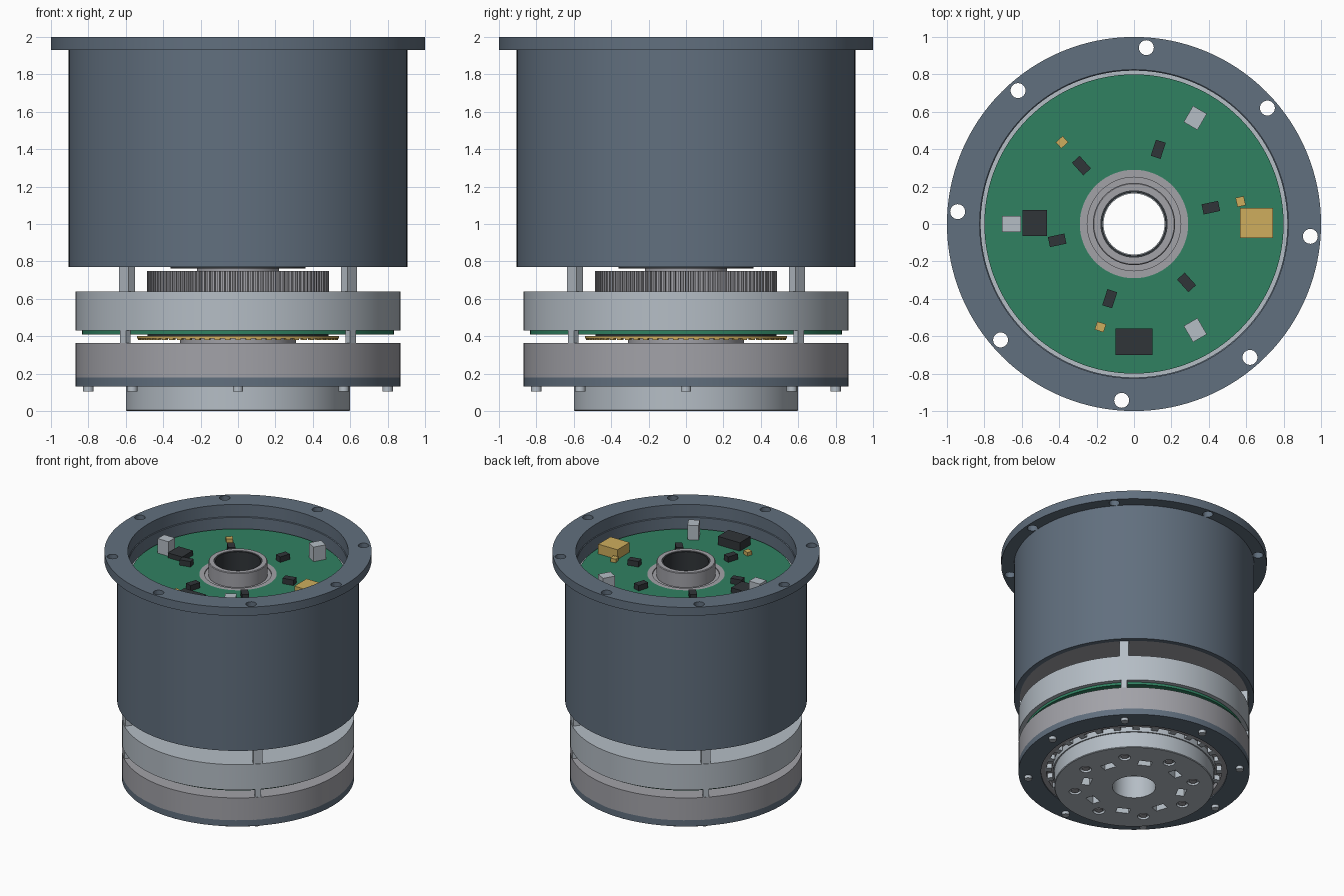
import bpy, bmesh
from math import pi, cos, sin, radians
from mathutils import Matrix

if "Cube" in bpy.data.objects:
    bpy.data.objects.remove(bpy.data.objects["Cube"])


def material(name, rgb):
    m = bpy.data.materials.new(name)
    m.diffuse_color = (*rgb, 1)
    m.use_nodes = True
    m.node_tree.nodes["Principled BSDF"].inputs["Base Color"].default_value = m.diffuse_color
    return m


SLATE = material("slate", (0.12, 0.16, 0.21))
GREEN = material("board_green", (0.03, 0.22, 0.12))
GOLD = material("gold", (0.62, 0.42, 0.11))
BLACK = material("black", (0.03, 0.035, 0.04))
LIGHT = material("light_metal", (0.46, 0.51, 0.56))
GREY = material("grey_metal", (0.36, 0.36, 0.39))


def finish(name, bm, mat=None, smooth=True):
    bmesh.ops.recalc_face_normals(bm, faces=bm.faces)
    me = bpy.data.meshes.new(name)
    bm.to_mesh(me)
    bm.free()
    ob = bpy.data.objects.new(name, me)
    bpy.context.collection.objects.link(ob)
    if mat:
        me.materials.append(mat)
    if smooth:
        bpy.ops.object.select_all(action='DESELECT')
        ob.select_set(True)
        bpy.context.view_layer.objects.active = ob
        bpy.ops.object.shade_smooth_by_angle(angle=radians(30))
    return ob


def lathe(name, profile, mat, seg=128):
    """Spin a closed (radius, z) profile about z."""
    bm = bmesh.new()
    rings = [[bm.verts.new((r * cos(2 * pi * i / seg), r * sin(2 * pi * i / seg), z))
              for r, z in profile] for i in range(seg)]
    n = len(profile)
    for i in range(seg):
        a, b = rings[i], rings[(i + 1) % seg]
        for j in range(n):
            k = (j + 1) % n
            bm.faces.new((a[j], b[j], b[k], a[k]))
    return finish(name, bm, mat)


def ring(name, r0, r1, z0, z1, mat):
    return lathe(name, [(r0, z0), (r1, z0), (r1, z1), (r0, z1)], mat)


def place(x, y, z, deg=0):
    return Matrix.Translation((x, y, z)) @ Matrix.Rotation(radians(deg), 4, 'Z')


def add_box(bm, x, y, z0, size, deg=0):
    m = place(x, y, z0 + size[2] / 2, deg) @ Matrix.Diagonal((*size, 1))
    bmesh.ops.create_cube(bm, size=1, matrix=m)


def add_cyl(bm, x, y, z0, z1, r, seg=24):
    bmesh.ops.create_cone(bm, cap_ends=True, segments=seg, radius1=r, radius2=r,
                          depth=z1 - z0, matrix=place(x, y, (z0 + z1) / 2))


def around(count, radius, start):
    """Yield x, y, angle for positions on a bolt circle."""
    for i in range(count):
        d = start + 360 * i / count
        yield radius * cos(radians(d)), radius * sin(radians(d)), d


def cut(ob, bm):
    cutter = finish("cutter", bm, smooth=False)
    cutter.hide_render = True
    mod = ob.modifiers.new("cut", 'BOOLEAN')
    mod.operation, mod.solver, mod.object = 'DIFFERENCE', 'EXACT', cutter
    bpy.context.view_layer.objects.active = ob
    bpy.ops.object.modifier_apply(modifier=mod.name)
    bpy.data.objects.remove(cutter)


# Main housing with drilled flange
housing = lathe("housing", [(0.825, 0.79), (0.87, 0.77), (0.905, 0.77), (0.905, 1.93), (1, 1.93),
                            (1, 2), (0.825, 2), (0.825, 1.9), (0.82, 1.895)], SLATE)
bm = bmesh.new()
for x, y, d in around(8, 0.945, -4):
    add_cyl(bm, x, y, 1.85, 2.1, 0.04)
cut(housing, bm)

# Motor body inside the housing and its underside plates
ring("inner_body", 0.28, 0.82, 0.785, 1.79, LIGHT)
ring("lower_cover", 0.19, 0.88, 0.775, 0.79, GREY)
ring("cover_disc", 0.185, 0.36, 0.762, 0.775, BLACK)
ring("cover_hub", 0.185, 0.22, 0.74, 0.765, GREY)

# Top circuit board, bearing seat and hollow shaft
ring("top_board", 0.29, 0.80, 1.785, 1.81, GREEN)
lathe("bearing_seat", [(0.18, 1.7), (0.29, 1.7), (0.29, 1.81), (0.25, 1.81), (0.25, 1.8),
                       (0.22, 1.8), (0.22, 1.915), (0.215, 1.92), (0.18, 1.92)], GREY)
ring("through_tube", 0.168, 0.181, 0.03, 1.915, BLACK)

# Board components
TOP = 1.81
bm = bmesh.new()
for x, y, d in around(6, 0.42, 12):
    add_box(bm, x, y, TOP, (0.09, 0.055, 0.045), d)
add_box(bm, -0.53, 0.005, TOP, (0.13, 0.14, 0.04))
add_box(bm, 0, -0.63, TOP, (0.2, 0.14, 0.07))
finish("board_chips", bm, BLACK, False)
bm = bmesh.new()
add_box(bm, 0.655, 0.005, TOP, (0.175, 0.16, 0.08))
for x, y, d in ((0.57, 0.12, 12), (-0.385, 0.437, 132), (-0.18, -0.55, 252)):
    add_box(bm, x, y, TOP, (0.045, 0.05, 0.03), d)
finish("board_capacitors", bm, GOLD, False)
bm = bmesh.new()
for x, y, d in around(3, 0.655, 60):
    add_box(bm, x, y, TOP, (0.1, 0.085, 0.12), d)
finish("board_connectors", bm, LIGHT, False)

# Toothed ring under the housing
bm = bmesh.new()
TEETH = 110
pts = []
for i in range(TEETH):
    for f, r in ((0, 0.468), (0.4, 0.468), (0.5, 0.487), (0.9, 0.487)):
        a = 2 * pi * (i + f) / TEETH
        pts.append((r * cos(a), r * sin(a), r))
n = len(pts)
outer = [[bm.verts.new((x, y, z)) for x, y, r in pts] for z in (0.63, 0.75)]
inner = [[bm.verts.new((x * 0.2 / r, y * 0.2 / r, z)) for x, y, r in pts] for z in (0.63, 0.75)]
loops = [outer[0], outer[1], inner[1], inner[0]]
for i in range(n):
    for a, b in zip(loops, loops[1:] + loops[:1]):
        j = (i + 1) % n
        bm.faces.new((a[i], a[j], b[j], b[i]))
finish("toothed_ring", bm, GREY, False)

# Brake ring and gearbox ring with the sensor board between them
ring("upper_ring", 0.19, 0.87, 0.43, 0.64, LIGHT)
ring("lower_ring", 0.19, 0.87, 0.18, 0.365, GREY)
ring("sensor_board", 0.19, 0.835, 0.41, 0.432, GREEN)
ring("sensor_backing", 0.19, 0.485, 0.399, 0.412, BLACK)
ring("encoder_disc", 0.19, 0.54, 0.387, 0.4, GOLD)
ring("encoder_hub", 0.19, 0.31, 0.36, 0.39, GREY)
bm = bmesh.new()
for x, y, d in around(60, 0.525, 0):
    add_box(bm, x, y, 0.381, (0.02, 0.028, 0.008), d)
finish("encoder_marks", bm, GOLD, False)

# Spacer posts
bm = bmesh.new()
for x, y, d in around(4, 0.838, 45):
    add_box(bm, x, y, 0.635, (0.05, 0.07, 0.145), d)
for x, y, d in around(4, 0.852, 45):
    add_box(bm, x, y, 0.36, (0.032, 0.046, 0.075), d)
finish("spacer_posts", bm, LIGHT, False)

# Bearing clamp ring, its screws and the rollers in the gap
ring("clamp_ring", 0.70, 0.87, 0.13, 0.182, SLATE)
ring("bearing_race", 0.66, 0.70, 0.14, 0.182, GREY)
bm = bmesh.new()
for x, y, d in around(8, 0.80, 0):
    add_cyl(bm, x, y, 0.105, 0.135, 0.028)
finish("clamp_screws", bm, LIGHT)
bm = bmesh.new()
for x, y, d in around(28, 0.645, 0):
    add_box(bm, x, y, 0.14, (0.05, 0.05, 0.045), d)
finish("bearing_rollers", bm, LIGHT, False)

# Output flange with pockets and counterbored screw holes
flange = lathe("output_flange", [(0.163, 0), (0.595, 0), (0.6, 0.005), (0.6, 0.13), (0.61, 0.13),
                                 (0.61, 0.185), (0.163, 0.185)], LIGHT)
bm = bmesh.new()
for x, y, d in around(8, 0.365, 18):
    add_box(bm, x, y, -0.05, (0.065, 0.1, 0.11), d)
for x, y, d in around(8, 0.45, -4):
    add_cyl(bm, x, y, -0.05, 0.02, 0.045)
cut(flange, bm)
bm = bmesh.new()
for x, y, d in around(8, 0.45, -4):
    add_cyl(bm, x, y, 0.005, 0.03, 0.028)
finish("output_screws", bm, GREY)
